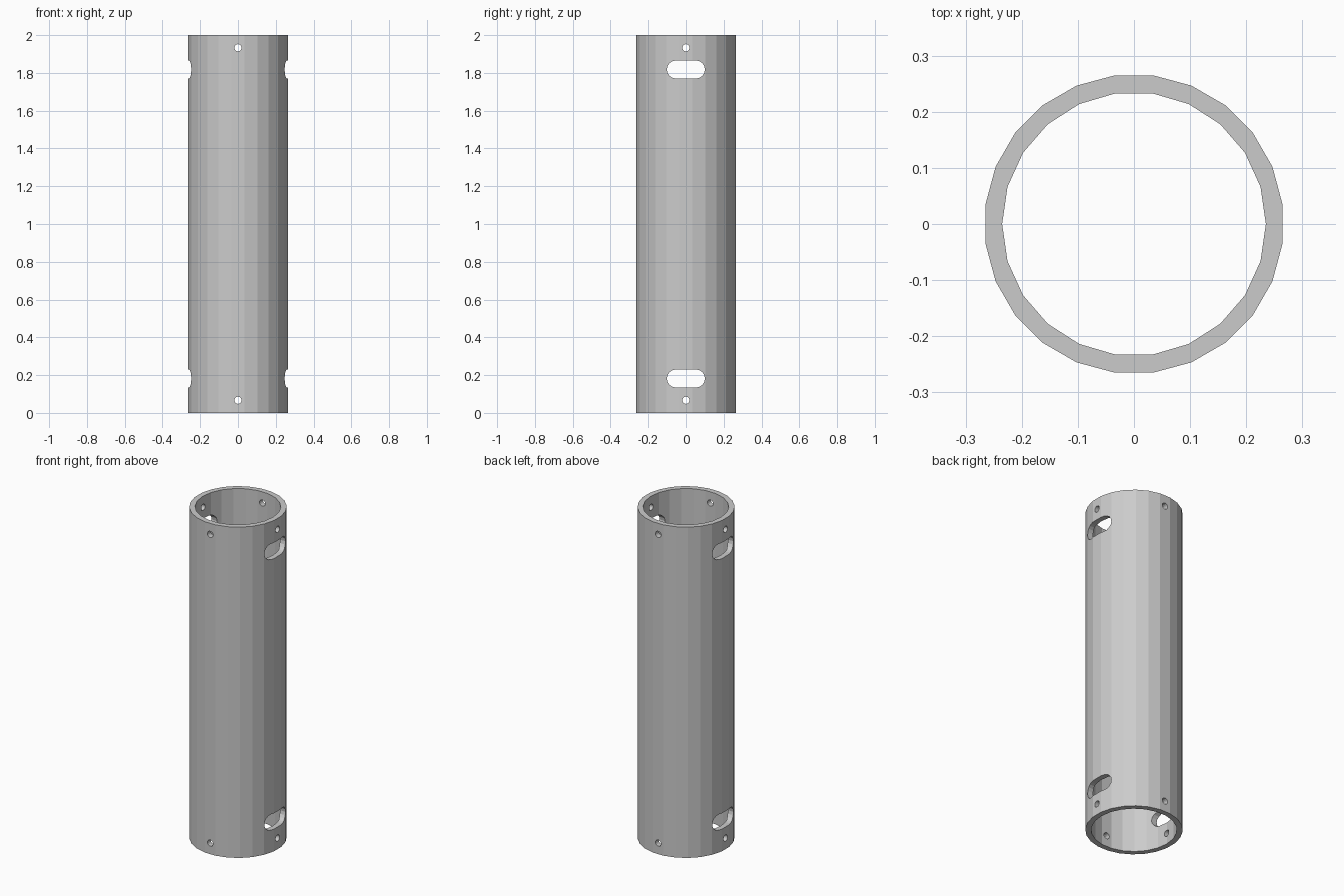
import bpy, bmesh
from math import cos, sin, pi, radians
from mathutils import Matrix

if "Cube" in bpy.data.objects:
    bpy.data.objects.remove(bpy.data.objects["Cube"])

H, R_OUT, R_IN = 2.0, 0.267, 0.235


def ring(bm, radius, sides, offset, z):
    return [bm.verts.new((radius * cos(offset + 2 * pi * i / sides),
                          radius * sin(offset + 2 * pi * i / sides), z))
            for i in range(sides)]


def prism(bm, bottom, top):
    n = len(bottom)
    bm.faces.new(bottom[::-1])
    bm.faces.new(top)
    for i in range(n):
        j = (i + 1) % n
        bm.faces.new((bottom[i], bottom[j], top[j], top[i]))


def make_object(name, bm):
    bmesh.ops.recalc_face_normals(bm, faces=bm.faces)
    mesh = bpy.data.meshes.new(name)
    bm.to_mesh(mesh)
    bm.free()
    obj = bpy.data.objects.new(name, mesh)
    bpy.context.collection.objects.link(obj)
    return obj


def add_stub(bm, half_straight, radius, z, angle, segments):
    # rounded slot or round hole, cut outward through one wall
    pts = []
    for side in (1, -1):
        for i in range(segments + 1):
            if half_straight == 0 and i == segments:
                continue
            a = (-pi / 2 if side == 1 else pi / 2) + pi * i / segments
            pts.append((side * half_straight + radius * cos(a), z + radius * sin(a)))
    rot = Matrix.Rotation(angle, 3, 'Z')
    rings = []
    for x in (0.15, 0.35):
        vs = [bm.verts.new((x, y, h)) for y, h in pts]
        for v in vs:
            v.co = rot @ v.co
        rings.append(vs)
    prism(bm, *rings)


# Outer tube body
bm = bmesh.new()
prism(bm, ring(bm, R_OUT, 24, radians(7.5), 0), ring(bm, R_OUT, 24, radians(7.5), H))
tube = make_object("tube", bm)

# Bore
bm = bmesh.new()
prism(bm, ring(bm, R_IN, 22, 0, -0.1), ring(bm, R_IN, 22, 0, H + 0.1))
bore = make_object("bore_cutter", bm)

# Slots on both x sides, pin holes on all four sides, at both ends
bm = bmesh.new()
for end in (0, 1):
    for k in range(4):
        z = H - 0.067 if end else 0.067
        add_stub(bm, 0, 0.019, z, k * pi / 2, 8)
        if k % 2 == 0:
            z = H - 0.182 if end else 0.182
            add_stub(bm, 0.053, 0.048, z, k * pi / 2, 8)
holes = make_object("hole_cutter", bm)

for cutter in (bore, holes):
    cutter.hide_render = True
    cutter.hide_viewport = False
    mod = tube.modifiers.new(cutter.name, 'BOOLEAN')
    mod.operation = 'DIFFERENCE'
    mod.solver = 'EXACT'
    mod.object = cutter

# Apply cuts and remove the cutters
bpy.context.view_layer.objects.active = tube
for mod in list(tube.modifiers):
    bpy.ops.object.modifier_apply(modifier=mod.name)
for cutter in (bore, holes):
    bpy.data.objects.remove(cutter)
